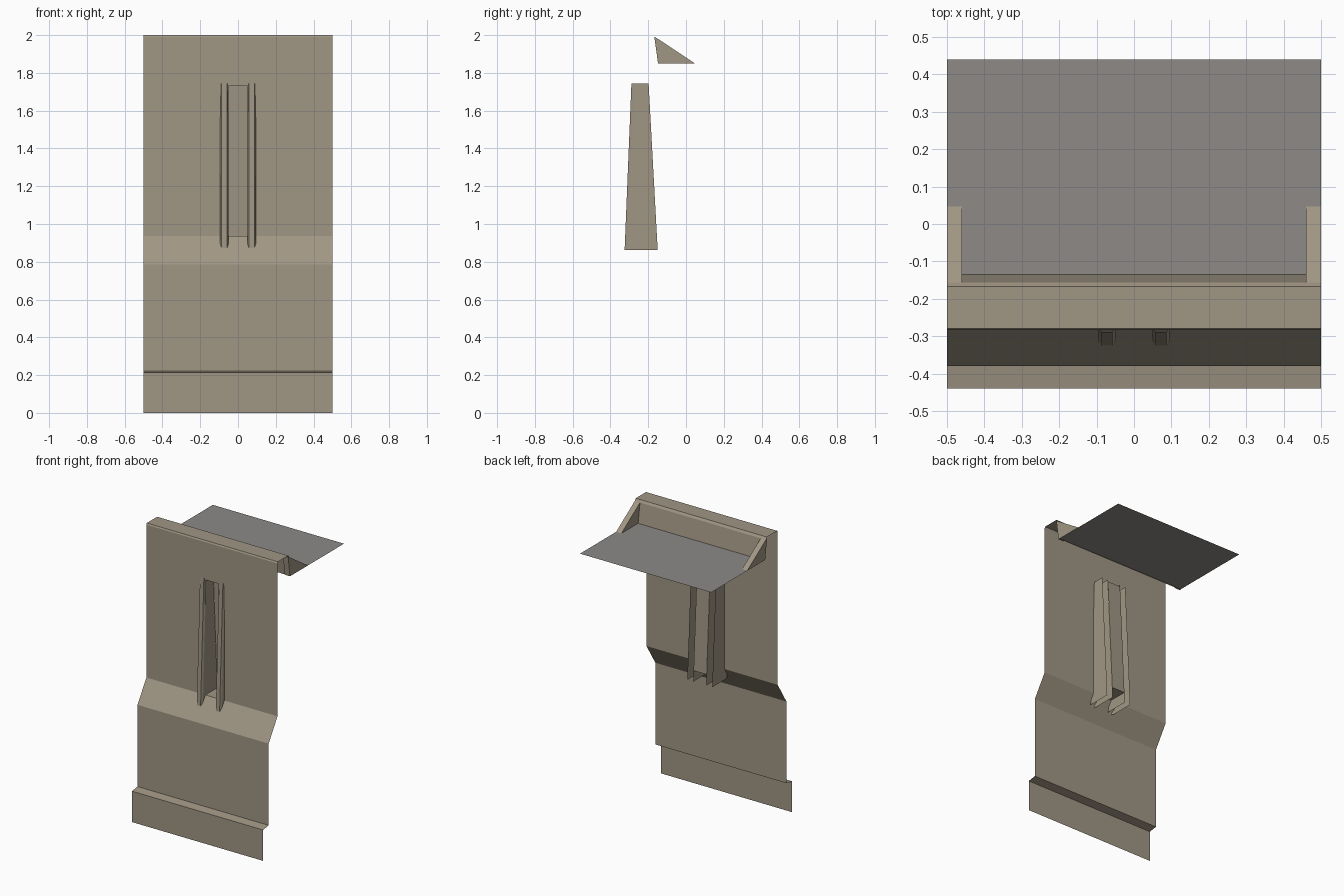
import bpy

if "Cube" in bpy.data.objects:
    bpy.data.objects.remove(bpy.data.objects["Cube"])

def material(name, rgb):
    m = bpy.data.materials.new(name)
    m.diffuse_color = (*rgb, 1)
    m.use_nodes = True
    m.node_tree.nodes["Principled BSDF"].inputs["Base Color"].default_value = m.diffuse_color
    return m

stone = material("tan_stone", (0.352, 0.305, 0.231))
floor_grey = material("walkway_grey", (0.266, 0.254, 0.242))

def add_mesh(name, verts, faces, mat):
    me = bpy.data.meshes.new(name)
    me.from_pydata(verts, [], faces)
    me.materials.append(mat)
    me.update()
    ob = bpy.data.objects.new(name, me)
    bpy.context.collection.objects.link(ob)
    return ob

def sweep_x(name, profile, xs, mat, skip=(), closed=False):
    """Extrude a (y, z) profile along x; skip holds (x cell, profile edge) gaps."""
    n = len(profile)
    verts = [(x, y, z) for x in xs for y, z in profile]
    faces = []
    for i in range(len(xs) - 1):
        for j in range(n if closed else n - 1):
            if (i, j) not in skip:
                k = (j + 1) % n
                faces.append((i*n + j, (i+1)*n + j, (i+1)*n + k, i*n + k))
    if closed:
        faces.append(tuple(range(n)))
        faces.append(tuple(range((len(xs)-1)*n, len(xs)*n))[::-1])
    return add_mesh(name, verts, faces, mat)

# Wall sheet with plinth, batter, parapet lip and a slot opening
wall = [(-0.44, 0), (-0.44, 0.213), (-0.38, 0.222), (-0.38, 0.785),
        (-0.284, 0.937), (-0.284, 1.73), (-0.284, 1.99), (-0.279, 2.0),
        (-0.167, 2.0), (-0.156, 1.985), (-0.135, 1.845)]
sweep_x("wall", wall, [-0.5, -0.05, 0.05, 0.5], stone, skip={(1, 4)})

# Walkway behind the parapet
sweep_x("walkway", [(-0.135, 1.85), (0.44, 1.85)], [-0.5, 0.5], floor_grey)

# Triangular braces at both ends of the parapet
brace = [(-0.168, 1.993), (-0.148, 1.85), (0.047, 1.85)]
for side, xs in (("left", [-0.5, -0.46]), ("right", [0.46, 0.5])):
    sweep_x("brace_" + side, brace, xs, stone, closed=True)

# Slot recess: floor, sloping back panel and lintel
recess = [(-0.284, 0.937), (-0.154, 0.937), (-0.197, 1.73), (-0.284, 1.73)]
sweep_x("slot_recess", recess, [-0.05, 0.05], stone)

# Tapered channel ribs on both sides of the slot
def rib(name, s):
    verts = []
    for front, back, z in ((-0.325, -0.15, 0.863), (-0.289, -0.198, 1.743)):
        section = [(0.05, back), (0.05, front + 0.014), (0.058, front),
                   (0.087, front), (0.095, front + 0.014), (0.095, back)]
        verts += [(s * x, y, z) for x, y in section]
    faces = [(j, j+1, j+7, j+6) if s > 0 else (j+6, j+7, j+1, j) for j in range(5)]
    add_mesh(name, verts, faces, stone)

rib("slot_rib_left", -1)
rib("slot_rib_right", 1)
